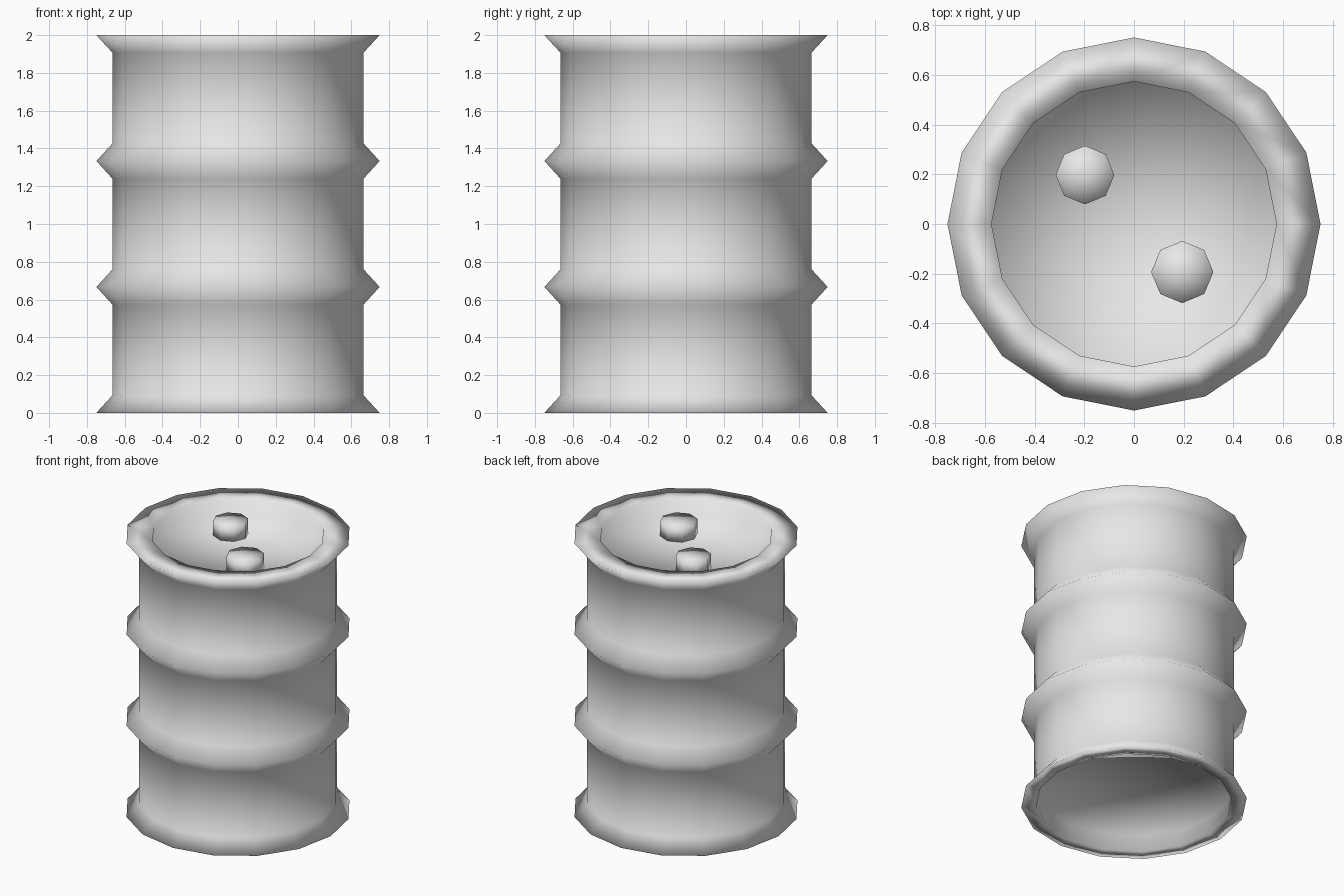
import bpy, bmesh, math

if "Cube" in bpy.data.objects:
    bpy.data.objects.remove(bpy.data.objects["Cube"])

steel = bpy.data.materials.new("light_grey_metal")
steel.diffuse_color = (0.8, 0.8, 0.8, 1)
steel.use_nodes = True
steel.node_tree.nodes["Principled BSDF"].inputs["Base Color"].default_value = steel.diffuse_color


def lathe(name, profile, sides, centre=(0, 0)):
    """Spin an (r, z) profile into a closed, smooth-shaded solid with end caps."""
    bm = bmesh.new()
    rings = []
    for r, z in profile:
        rings.append([bm.verts.new((centre[0] + r * math.cos(2 * math.pi * i / sides),
                                    centre[1] + r * math.sin(2 * math.pi * i / sides), z))
                      for i in range(sides)])
    for a, b in zip(rings, rings[1:]):
        for i in range(sides):
            j = (i + 1) % sides
            bm.faces.new((a[i], a[j], b[j], b[i]))
    caps = [bm.faces.new(rings[0][::-1]), bm.faces.new(rings[-1])]
    bmesh.ops.poke(bm, faces=caps)
    bmesh.ops.recalc_face_normals(bm, faces=bm.faces)
    for f in bm.faces:
        f.smooth = True
    mesh = bpy.data.meshes.new(name)
    bm.to_mesh(mesh)
    bm.free()
    mesh.materials.append(steel)
    ob = bpy.data.objects.new(name, mesh)
    bpy.context.collection.objects.link(ob)
    return ob


# Drum shell: recessed base, flared rims, two pointed hoops, sunken lid
BODY, RIM, H = 0.665, 0.75, 0.093
profile = [(0.65, 0.12), (0.65, 0.0), (RIM, 0.0), (BODY, H)]
for hoop_z in (2 / 3, 4 / 3):
    profile += [(BODY, hoop_z - H), (RIM, hoop_z), (BODY, hoop_z + H)]
profile += [(BODY, 2 - H), (RIM, 2.0), (0.573, 2.0), (0.573, 1.88)]
lathe("drum_shell", profile, 16)

# Two octagonal bungs on the lid
lathe("small_bung", [(0.118, 1.875), (0.118, 1.985)], 8, (-0.197, 0.197))
lathe("large_bung", [(0.125, 1.875), (0.125, 1.985)], 8, (0.194, -0.193))
